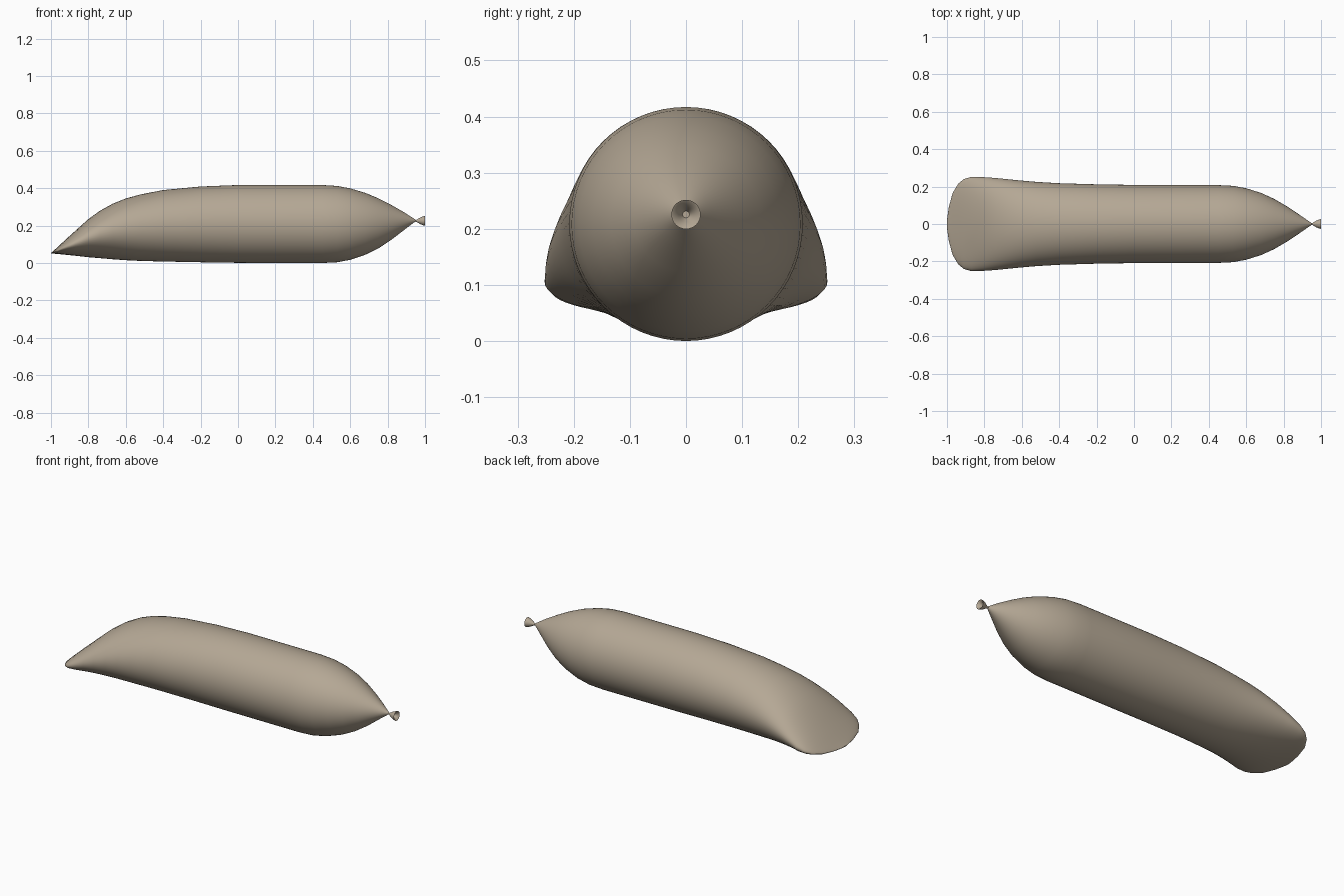
import bpy, bmesh, math

mat = bpy.data.materials.new("warm_beige")
mat.diffuse_color = (0.46, 0.39, 0.30, 1)
SIDES = 64


def loft(name, stations, angle):
    """Skin elliptical rings: (x, bottom z, top z, half width)."""
    bm = bmesh.new()
    rings = []
    for x, lo, hi, w in stations:
        mid, h = (lo + hi) / 2, (hi - lo) / 2
        rings.append([bm.verts.new((x, w * math.cos(2 * math.pi * i / SIDES),
                                    mid + h * math.sin(2 * math.pi * i / SIDES)))
                      for i in range(SIDES)])
    for a, b in zip(rings, rings[1:]):
        for i in range(SIDES):
            j = (i + 1) % SIDES
            bm.faces.new((a[i], b[i], b[j], a[j]))
    bm.faces.new(rings[0])
    bm.faces.new(rings[-1][::-1])
    bmesh.ops.recalc_face_normals(bm, faces=bm.faces)
    me = bpy.data.meshes.new(name)
    bm.to_mesh(me)
    bm.free()
    me.materials.append(mat)
    ob = bpy.data.objects.new(name, me)
    bpy.context.collection.objects.link(ob)
    bpy.ops.object.select_all(action='DESELECT')
    ob.select_set(True)
    bpy.context.view_layer.objects.active = ob
    bpy.ops.object.shade_smooth_by_angle(angle=math.radians(angle))
    return ob


# Long body: flattened lip at one end, pinched nose at the other
loft("body", [
    (-1.0, 0.050, 0.054, 0.02),
    (-0.99, 0.050, 0.062, 0.09),
    (-0.97, 0.049, 0.080, 0.165),
    (-0.94, 0.046, 0.108, 0.215),
    (-0.91, 0.043, 0.136, 0.24),
    (-0.87, 0.039, 0.172, 0.252),
    (-0.80, 0.031, 0.235, 0.25),
    (-0.74, 0.026, 0.278, 0.246),
    (-0.67, 0.020, 0.317, 0.239),
    (-0.60, 0.015, 0.345, 0.232),
    (-0.52, 0.011, 0.367, 0.225),
    (-0.40, 0.008, 0.390, 0.218),
    (-0.20, 0.004, 0.409, 0.212),
    (0.0, 0.001, 0.417, 0.209),
    (0.45, 0.0, 0.417, 0.208),
    (0.53, 0.004, 0.412, 0.204),
    (0.60, 0.017, 0.399, 0.191),
    (0.68, 0.044, 0.375, 0.166),
    (0.75, 0.078, 0.346, 0.134),
    (0.82, 0.124, 0.310, 0.093),
    (0.89, 0.178, 0.270, 0.046),
    (0.95, 0.223, 0.231, 0.004)], 40)

# Small flared, hollow nozzle tied onto the nose
Z = 0.2255
loft("tied_nozzle", [(x, Z - r, Z + r, r) for x, r in
     [(0.945, 0.004), (0.955, 0.006), (0.975, 0.018), (0.99, 0.024),
      (1.0, 0.026), (0.998, 0.023), (0.985, 0.013), (0.968, 0.006)]], 40)
